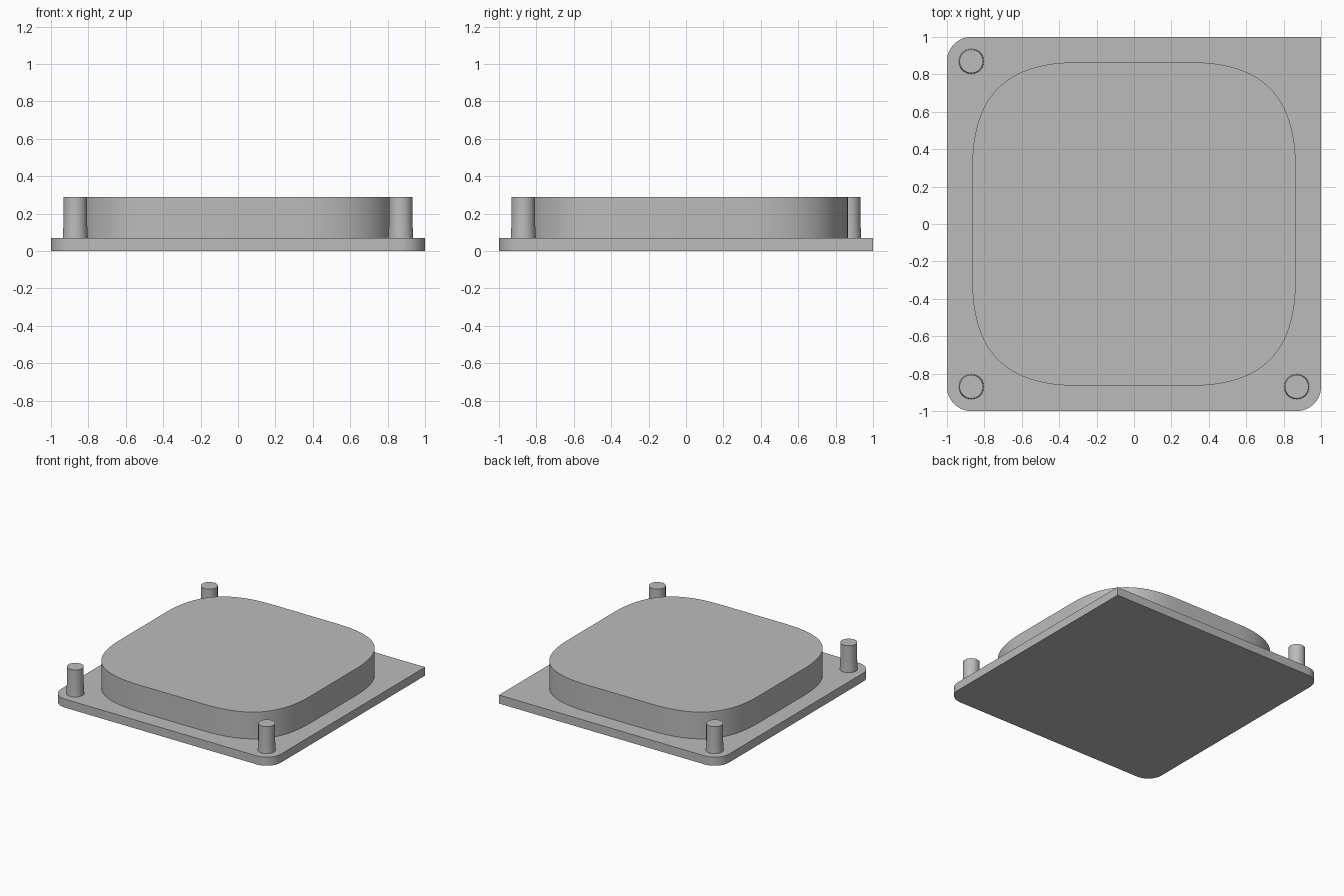
import bpy, bmesh
from math import cos, sin, pi, radians
from mathutils import Vector
from mathutils.geometry import interpolate_bezier

cube = bpy.data.objects.get("Cube")
if cube:
    bpy.data.objects.remove(cube, do_unlink=True)

PLATE_TOP, TOP = 0.07, 0.29
CORNER, PEG_POS = 0.13, 0.87

grey = bpy.data.materials.new("plain grey")
grey.use_nodes = True
colour = (0.5, 0.5, 0.5, 1)
grey.diffuse_color = colour
grey.node_tree.nodes["Principled BSDF"].inputs["Base Color"].default_value = colour


def loft(name, sections):
    """Closed solid through matching outlines, given as (outline, height)."""
    bm = bmesh.new()
    rings = [[bm.verts.new((p[0], p[1], z)) for p in outline] for outline, z in sections]
    count = len(rings[0])
    for low, high in zip(rings, rings[1:]):
        for i in range(count):
            j = (i + 1) % count
            bm.faces.new((low[i], low[j], high[j], high[i]))
    bm.faces.new(rings[0][::-1])
    bm.faces.new(rings[-1])
    bmesh.ops.recalc_face_normals(bm, faces=bm.faces)
    mesh = bpy.data.meshes.new(name)
    bm.to_mesh(mesh)
    bm.free()
    mesh.materials.append(grey)
    obj = bpy.data.objects.new(name, mesh)
    bpy.context.collection.objects.link(obj)
    bpy.ops.object.select_all(action='DESELECT')
    obj.select_set(True)
    bpy.context.view_layer.objects.active = obj
    bpy.ops.object.shade_smooth_by_angle(angle=radians(30))
    return obj


def arc(cx, cy, radius, start, sweep, steps):
    return [(cx + radius * cos(start + sweep * i / steps),
             cy + radius * sin(start + sweep * i / steps)) for i in range(steps + 1)]


# Base plate: three rounded corners and one square corner
c = 1 - CORNER
plate = [(1, 1)]
for k, (sx, sy) in enumerate([(-1, 1), (-1, -1), (1, -1)]):
    plate += arc(sx * c, sy * c, CORNER, (k + 1) * pi / 2, pi / 2, 12)
loft("base_plate", [(plate, 0), (plate, PLATE_TOP)])

# Raised platform: soft square, one corner curve turned four times
half, flat, handle = 0.865, 0.3, 0.685
corner = interpolate_bezier(Vector((half, flat)), Vector((half, handle)),
                            Vector((handle, half)), Vector((flat, half)), 25)
platform = []
for k in range(4):
    s, t = round(sin(k * pi / 2)), round(cos(k * pi / 2))
    platform += [(p.x * t - p.y * s, p.x * s + p.y * t) for p in corner]
loft("raised_platform", [(platform, PLATE_TOP), (platform, TOP)])

# Corner pegs, slightly wider at the foot
for name, sx, sy in [("front_left_peg", 1, -1), ("front_right_peg", -1, -1),
                     ("back_right_peg", -1, 1)]:
    profile = [(0.067, PLATE_TOP), (0.063, 0.15), (0.063, TOP)]
    peg = loft(name, [(arc(0, 0, r, 0, 2 * pi, 40)[:-1], z) for r, z in profile])
    peg.location = (sx * PEG_POS, sy * PEG_POS, 0)
